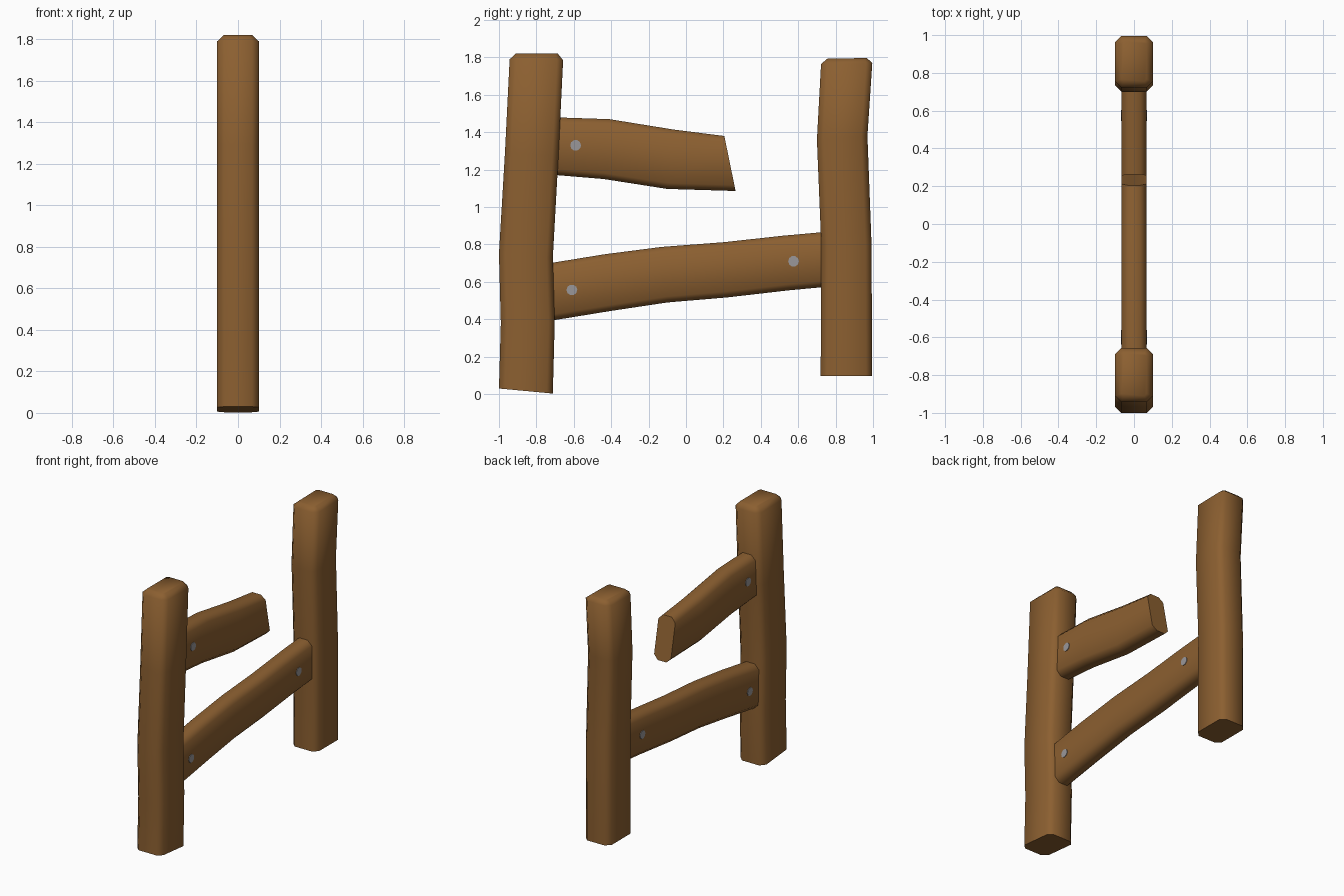
import bpy, bmesh, math
from mathutils import Vector

if "Cube" in bpy.data.objects:
    bpy.data.objects.remove(bpy.data.objects["Cube"])


def material(name, rgb):
    m = bpy.data.materials.new(name)
    m.diffuse_color = (*rgb, 1)
    m.use_nodes = True
    m.node_tree.nodes["Principled BSDF"].inputs["Base Color"].default_value = m.diffuse_color
    return m


WOOD = material("brown wood", (0.26, 0.115, 0.03))
METAL = material("grey metal", (0.32, 0.31, 0.32))


def finish(bm, name, mat, angle):
    bmesh.ops.recalc_face_normals(bm, faces=bm.faces)
    me = bpy.data.meshes.new(name)
    bm.to_mesh(me)
    bm.free()
    ob = bpy.data.objects.new(name, me)
    me.materials.append(mat)
    bpy.context.collection.objects.link(ob)
    bpy.ops.object.select_all(action='DESELECT')
    ob.select_set(True)
    bpy.context.view_layer.objects.active = ob
    bpy.ops.object.shade_smooth_by_angle(angle=math.radians(angle))
    return ob


def beam(name, sections):
    """Loft chamfered rings; each section is (y0, z0, y1, z1, half width, chamfer)."""
    bm = bmesh.new()
    rings = []
    for y0, z0, y1, z1, h, c in sections:
        a, b = Vector((0, y0, z0)), Vector((0, y1, z1))
        length = (b - a).length
        d = (b - a) / length
        outline = [(h, c), (h, length - c), (h - c, length), (c - h, length),
                   (-h, length - c), (-h, c), (c - h, 0), (h - c, 0)]
        rings.append([bm.verts.new(a + d * s + Vector((x, 0, 0))) for x, s in outline])
    for r, q in zip(rings, rings[1:]):
        for i in range(8):
            j = (i + 1) % 8
            bm.faces.new((r[i], r[j], q[j], q[i]))
    bm.faces.new(rings[0])
    bm.faces.new(rings[-1])
    return finish(bm, name, WOOD, 55)


# Posts, with a bevelled top
P, C = 0.1, 0.033
beam("left_post", [
    (-1.0, 0.03, -0.712, 0.003, P, C), (-0.99, 0.38, -0.702, 0.38, P, C),
    (-1.0, 0.75, -0.712, 0.73, P, C), (-0.968, 1.29, -0.682, 1.27, P, C),
    (-0.943, 1.79, -0.657, 1.785, P, C), (-0.91, 1.82, -0.685, 1.82, 0.067, 0.012)])
beam("right_post", [
    (0.72, 0.097, 0.995, 0.097, P, C), (0.723, 0.8, 0.992, 0.8, P, C),
    (0.70, 1.36, 0.97, 1.38, P, C), (0.722, 1.765, 0.996, 1.77, P, C),
    (0.755, 1.793, 0.967, 1.797, 0.067, 0.012)])

# Rails, sunk into the posts; the upper one is broken off
R, K = 0.065, 0.032
beam("upper_broken_rail", [
    (-0.8, 1.18, -0.8, 1.483, R, K), (-0.44, 1.15, -0.41, 1.47, R, K),
    (-0.10, 1.097, -0.07, 1.415, R, K), (0.265, 1.086, 0.205, 1.38, R, K)])
beam("lower_rail", [
    (-0.8, 0.38, -0.82, 0.685, R, K), (-0.40, 0.445, -0.44, 0.747, R, K),
    (-0.10, 0.49, -0.13, 0.787, R, K), (0.22, 0.517, 0.20, 0.812, R, K),
    (0.55, 0.555, 0.52, 0.847, R, K), (0.82, 0.58, 0.80, 0.872, R, K)])

# Nail heads on both sides of the rails
for name, y, z in (("upper_nail", -0.59, 1.33), ("lower_left_nail", -0.61, 0.557),
                   ("lower_right_nail", 0.575, 0.71)):
    for side, tag in ((1, "right"), (-1, "left")):
        bm = bmesh.new()
        bmesh.ops.create_cone(bm, cap_ends=True, segments=10, radius1=0.029,
                              radius2=0.029, depth=0.008)
        ob = finish(bm, name + "_" + tag, METAL, 30)
        ob.rotation_euler = (0, math.pi / 2, 0)
        ob.location = (side * R, y, z)
